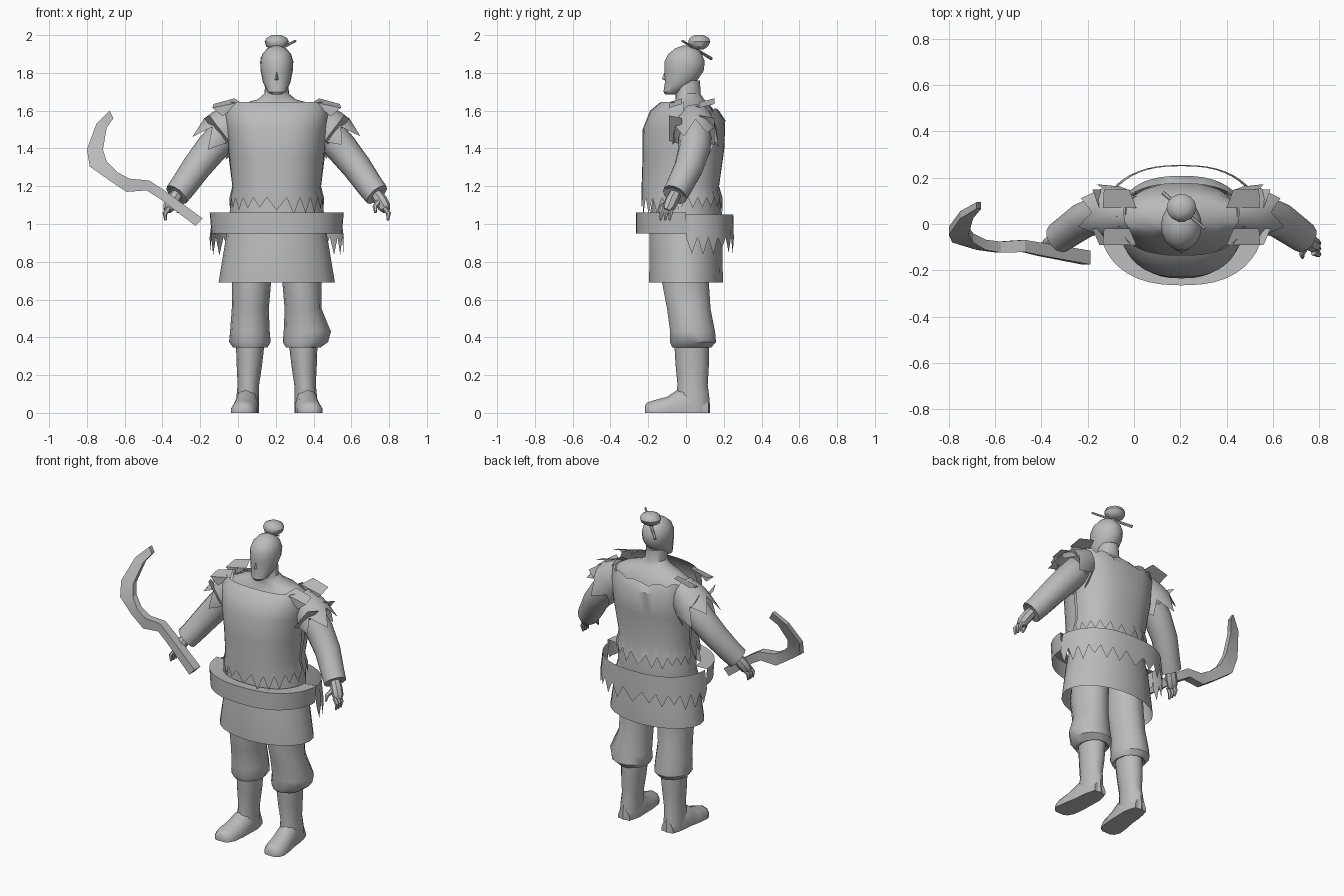
import bpy, math, random
from mathutils import Vector

if "Cube" in bpy.data.objects:
    bpy.data.objects.remove(bpy.data.objects["Cube"])

random.seed(4)
CX = 0.205
mat = bpy.data.materials.new("plain grey")
mat.diffuse_color = (0.5, 0.5, 0.5, 1)
mat.use_nodes = True
mat.node_tree.nodes["Principled BSDF"].inputs["Base Color"].default_value = mat.diffuse_color


def make(name, verts, faces, smooth=40):
    me = bpy.data.meshes.new(name)
    me.from_pydata([tuple(v) for v in verts], [], faces)
    me.materials.append(mat)
    ob = bpy.data.objects.new(name, me)
    bpy.context.collection.objects.link(ob)
    bpy.ops.object.select_all(action='DESELECT')
    ob.select_set(True)
    bpy.context.view_layer.objects.active = ob
    bpy.ops.object.mode_set(mode='EDIT')
    bpy.ops.mesh.select_all(action='SELECT')
    bpy.ops.mesh.normals_make_consistent(inside=False)
    bpy.ops.object.mode_set(mode='OBJECT')
    if smooth:
        bpy.ops.object.shade_smooth_by_angle(angle=math.radians(smooth))
    return ob


def skin(name, rings, closed=True, caps=True, smooth=40):
    """Bridge equal-sized rings of points."""
    n = len(rings[0])
    verts = [p for r in rings for p in r]
    m = n if closed else n - 1
    faces = [(i * n + j, i * n + (j + 1) % n, (i + 1) * n + (j + 1) % n, (i + 1) * n + j)
             for i in range(len(rings) - 1) for j in range(m)]
    if caps:
        faces += [tuple(range(n)), tuple(range(len(verts) - n, len(verts)))]
    return make(name, verts, faces, smooth)


def loft(name, rows, n=16, caps=True, smooth=40):
    """Stack of horizontal ellipses: (cx, cy, z, rx, ry)."""
    rings = [[(cx + rx * math.cos(2 * math.pi * k / n), cy + ry * math.sin(2 * math.pi * k / n), z)
              for k in range(n)] for cx, cy, z, rx, ry in rows]
    return skin(name, rings, caps=caps, smooth=smooth)


def tube(name, path, n=10, caps=True, zig=0.0, smooth=40):
    """Round tube along (x, y, z, radius); zig makes the far rim ragged."""
    pts = [Vector(p[:3]) for p in path]
    rings = []
    for i, p in enumerate(path):
        d = (pts[min(i + 1, len(pts) - 1)] - pts[max(i - 1, 0)]).normalized()
        u = d.cross(Vector((0, 1, 0))).normalized()
        v = u.cross(d)
        ring = []
        for k in range(n):
            a = 2 * math.pi * k / n
            q = pts[i] + (u * math.cos(a) + v * math.sin(a)) * p[3]
            if zig and i == len(path) - 1 and k % 2:
                q += d * zig * random.uniform(0.6, 1.3)
            ring.append(q)
        rings.append(ring)
    return skin(name, rings, caps=caps, smooth=smooth)


def sheet(name, rows, a0, a1, n, zig=0.0, dip=0.0):
    """Open curved cloth from (z, rx, ry, cy) rows, top first; zig = ragged hem, dip = lower neckline."""
    rings = []
    for i, (z, rx, ry, cy) in enumerate(rows):
        ring = []
        for k in range(n + 1):
            a = math.radians(a0 + (a1 - a0) * k / n)
            c, s = math.cos(a), math.sin(a)
            c = math.copysign(abs(c) ** 0.8, c)
            dz = 0
            if zig and i == len(rows) - 1 and k % 2:
                dz = -zig * random.uniform(0.6, 1.1)
            if dip and i == 0:
                dz = -dip * (1 - abs(c)) - 0.02 * (k % 3 == 0)
            ring.append((CX + rx * c, cy + ry * s, z + dz))
        rings.append(ring)
    return skin(name, rings, closed=False, caps=False)


# Head, nose, hair bun and hair stick
loft("head", [(CX, -.085, 1.685, .025, .025), (CX, -.07, 1.70, .05, .05), (CX, -.03, 1.75, .073, .083),
              (CX, -.01, 1.81, .085, .105), (CX, -.007, 1.86, .088, .108), (CX, -.005, 1.90, .076, .09),
              (CX, 0, 1.93, .05, .058), (CX, 0, 1.944, .015, .02)], 18)
make("nose", [(CX, -.107, 1.82), (CX, -.128, 1.768), (CX - .018, -.10, 1.762), (CX + .018, -.10, 1.762),
              (CX, -.10, 1.755)], [(0, 1, 2), (0, 3, 1), (1, 4, 2), (1, 3, 4)])
loft("hair_bun", [(CX, .065, 1.925, .03, .03), (CX, .068, 1.94, .056, .05), (CX, .07, 1.965, .064, .06),
                  (CX, .07, 1.985, .054, .052), (CX, .07, 2.0, .025, .025)], 14)
tube("hair_stick", [(.305, -.02, 1.97, .006), (.125, .135, 1.875, .009)], 6)

# Body under the vest, with neck
loft("torso", [(CX, 0, .94, .25, .18), (CX, 0, 1.06, .25, .19), (CX, 0, 1.2, .225, .165), (CX, .01, 1.35, .24, .17),
               (CX, .03, 1.5, .265, .15), (CX, .035, 1.59, .27, .115), (CX, .035, 1.635, .19, .09),
               (CX, .02, 1.66, .10, .075), (CX, .01, 1.69, .065, .066), (CX, .005, 1.76, .06, .07)], 20)

# Ragged vest, front and back panels
sheet("vest_front", [(1.645, .26, .125, -.01), (1.6, .275, .18, -.01), (1.5, .265, .22, -.01), (1.35, .25, .23, 0),
                     (1.2, .235, .235, 0), (1.14, .25, .235, 0)], 180, 360, 22, zig=.085)
sheet("vest_back", [(1.625, .28, .145, .03), (1.55, .275, .178, .03), (1.4, .26, .178, .025), (1.2, .235, .165, .01),
                    (1.14, .25, .185, .01)], 0, 180, 22, zig=.075, dip=.03)

# Belt across the front and ragged cloth behind
sheet("belt_front", [(1.06, .355, .265, 0), (.95, .345, .265, 0)], 180, 360, 20)
sheet("belt_inner", [(1.06, .355, .265, 0), (1.055, .27, .2, 0)], 180, 360, 20)
sheet("back_cloth", [(1.05, .34, .25, 0), (.93, .355, .255, 0)], 0, 180, 26, zig=.09)

# Skirt
loft("skirt", [(CX, 0, 1.0, .25, .185), (CX, 0, .95, .265, .195), (CX, 0, .69, .308, .197)], 22, caps=False)

for side, s in (("left", -1), ("right", 1)):
    def X(x):
        return CX + s * (x - CX)

    # Sleeve, cuff opening, and ragged shoulder cap
    tube(side + "_sleeve", [(X(.40), .05, 1.56, .07), (X(.46), .05, 1.50, .088), (X(.55), .045, 1.40, .085),
                            (X(.63), .015, 1.30, .078), (X(.70), -.035, 1.20, .071),
                            (X(.735), -.06, 1.155, .068), (X(.73), -.055, 1.165, .04)], 12)
    tube(side + "_shoulder_cap", [(X(.40), .05, 1.57, .085), (X(.47), .05, 1.51, .112), (X(.50), .05, 1.475, .122)],
         12, caps=False, zig=.09)
    # Torn flaps standing off the shoulder
    for j, (y0, y1) in enumerate(((-.09, -.02), (.07, .15))):
        make(side + "_torn_flap_%d" % j,
             [(X(.40), y0, 1.645), (X(.43), y1, 1.665), (X(.54), y1, 1.635), (X(.545), y0, 1.615), (X(.49), y0, 1.57)],
             [(0, 1, 2, 3), (0, 3, 4)], 0)
        make(side + "_torn_strip_%d" % j,
             [(X(.46), y0, 1.44), (X(.48), y1, 1.42), (X(.59), y1, 1.56), (X(.56), y0, 1.575)], [(0, 1, 2, 3)], 0)

    # Hand with thumb and fingers
    tube(side + "_hand", [(X(.725), -.05, 1.17, .03), (X(.755), -.075, 1.125, .036), (X(.775), -.09, 1.09, .034),
                          (X(.785), -.10, 1.07, .022)], 8)
    for j in range(3):
        y = -.075 - .024 * j
        tube(side + "_finger_%d" % j, [(X(.775), y, 1.085, .014), (X(.797), y - .008, 1.055, .013),
                                       (X(.793), y - .012, 1.02, .007)], 6)
    tube(side + "_thumb", [(X(.745), -.09, 1.12, .017), (X(.725), -.13, 1.09, .013), (X(.728), -.145, 1.06, .007)], 6)

    # Trouser leg, bunched over the boot
    k = .02 if s > 0 else 0
    loft(side + "_trouser", [(X(.325), 0, .95, .10, .12), (X(.338), -.003, .69, .103, .127),
                             (X(.345), .015, .55, .098, .118), (X(.347 + k), .035, .43, .105 + k, .122),
                             (X(.347 + k / 2), .037, .375, .11 + k / 2, .125), (X(.345), .03, .345, .09, .105),
                             (X(.345), .03, .36, .06, .08)], 14)
    # Boot shaft
    loft(side + "_boot_shaft", [(X(.345), .03, .37, .076, .092), (X(.35), .033, .25, .067, .088),
                                (X(.355), .035, .15, .057, .08), (X(.36), .035, .07, .06, .09),
                                (X(.36), .035, 0, .06, .093)], 12)
    # Boot foot, sliced from heel to toe: (y, x, half width, height)
    rings = []
    for y, x, w, h in ((.12, .36, .04, .07), (.04, .36, .06, .15), (-.04, .365, .062, .125), (-.10, .372, .068, .085),
                       (-.17, .38, .067, .067), (-.205, .382, .05, .055), (-.218, .382, .03, .04)):
        rings.append([(X(x + w * a), y, h * b) for a, b in
                      ((-1, 0), (-1, .35), (-.7, .8), (0, 1), (.7, .8), (1, .35), (1, 0))])
    skin(side + "_boot_foot", rings, smooth=50)

# Sickle: outer edge, inner edge, depth
stations = [(-.68, 1.60, -.66, 1.56, .08), (-.75, 1.53, -.695, 1.51, .04), (-.80, 1.395, -.715, 1.395, -.03),
            (-.785, 1.305, -.695, 1.33, -.06), (-.68, 1.23, -.64, 1.275, -.09), (-.59, 1.17, -.575, 1.24, -.10),
            (-.485, 1.178, -.47, 1.23, -.095), (-.415, 1.135, -.39, 1.178, -.11), (-.225, .99, -.188, 1.03, -.145)]
rings = []
for i, (ox, oz, ix, iz, y) in enumerate(stations):
    t = .014 + .002 * i
    rings.append([(ox, y - t, oz), (ix, y - t, iz), (ix, y + t, iz), (ox, y + t, oz)])
skin("sickle", rings, smooth=20)
